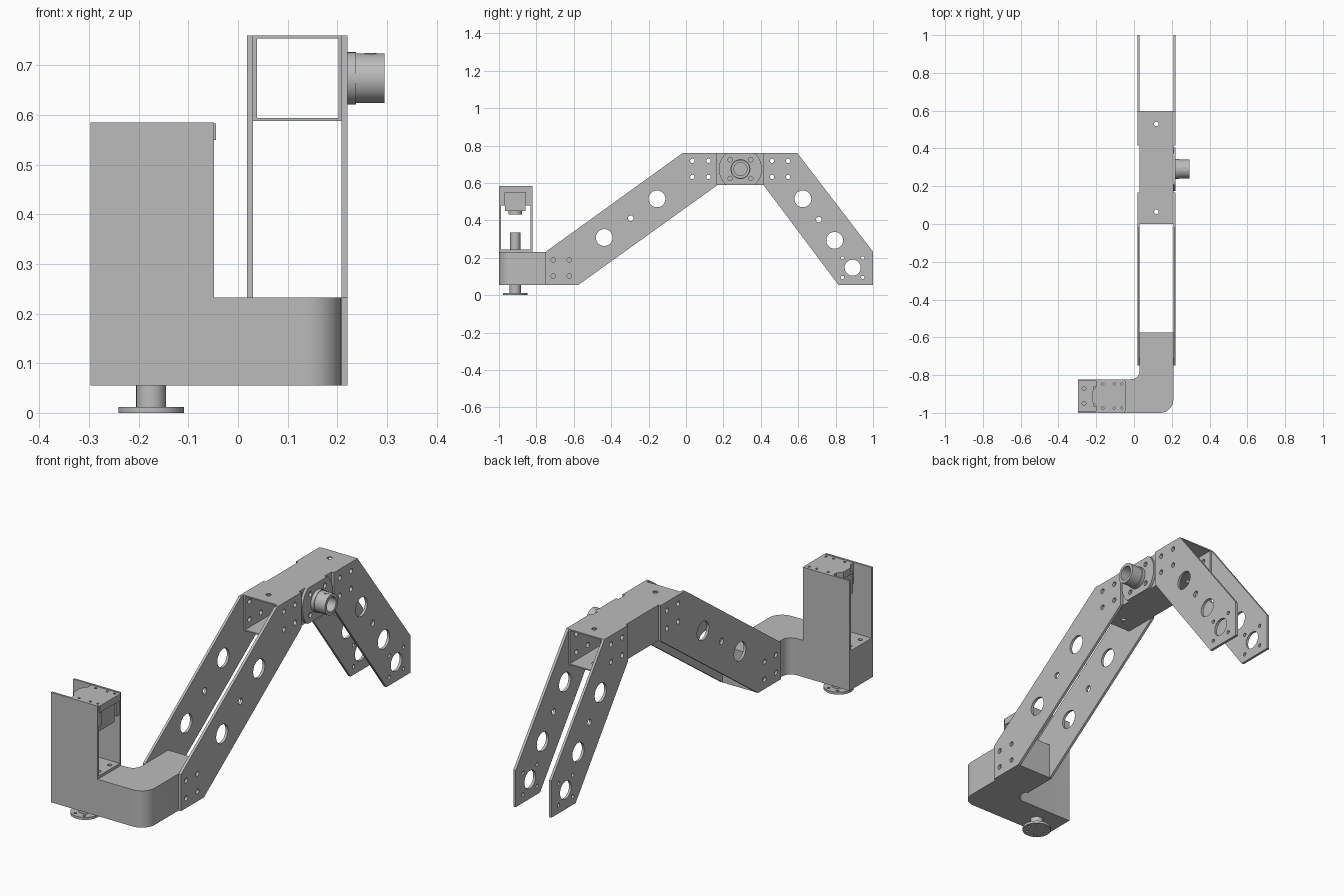
import bpy
from math import sin, cos, radians
from mathutils import Matrix

cube = bpy.data.objects.get("Cube")
if cube:
    bpy.data.objects.remove(cube, do_unlink=True)

grey = bpy.data.materials.new("machined_grey")
colour = (0.5, 0.5, 0.5, 1)
grey.diffuse_color = colour
grey.use_nodes = True
grey.node_tree.nodes["Principled BSDF"].inputs["Base Color"].default_value = colour

# Local drawing plane for slabs: X -> (y, z), Y -> (z, x), Z -> (x, y)
PLANES = {
    "X": Matrix(((0, 0, 1), (1, 0, 0), (0, 1, 0))),
    "Y": Matrix(((0, 1, 0), (0, 0, 1), (1, 0, 0))),
    "Z": Matrix.Identity(3),
}


def arc(u, v, r, start=0, end=360, n=32):
    count = n if end - start == 360 else n + 1
    angles = [radians(start + (end - start) * i / n) for i in range(count)]
    return [(u + r * cos(a), v + r * sin(a)) for a in angles]


def rect(u0, u1, v0, v1):
    return [(u0, v0), (u1, v0), (u1, v1), (u0, v1)]


def four_holes(u, v, du, dv, r=0.012):
    return [arc(u + a * du, v + b * dv, r, n=16) for a in (-1, 1) for b in (-1, 1)]


def slab(name, axis, lo, hi, outline, holes=()):
    """Extrude a flat outline with holes along an axis."""
    curve = bpy.data.curves.new(name, "CURVE")
    curve.dimensions = "2D"
    curve.fill_mode = "BOTH"
    curve.extrude = (hi - lo) / 2
    for loop in [outline, *holes]:
        spline = curve.splines.new("POLY")
        spline.points.add(len(loop) - 1)
        for point, (u, v) in zip(spline.points, loop):
            point.co = (u, v, 0, 1)
        spline.use_cyclic_u = True
    obj = bpy.data.objects.new(name, curve)
    bpy.context.collection.objects.link(obj)
    bpy.ops.object.select_all(action="DESELECT")
    obj.select_set(True)
    bpy.context.view_layer.objects.active = obj
    bpy.ops.object.convert(target="MESH")
    obj = bpy.context.view_layer.objects.active
    mesh = obj.data
    mesh.transform(PLANES[axis].to_4x4() @ Matrix.Translation((0, 0, (lo + hi) / 2)))
    bpy.ops.object.mode_set(mode="EDIT")
    bpy.ops.mesh.select_all(action="SELECT")
    bpy.ops.mesh.remove_doubles(threshold=0.0001)
    bpy.ops.mesh.normals_make_consistent(inside=False)
    bpy.ops.object.mode_set(mode="OBJECT")
    mesh.materials.clear()
    mesh.materials.append(grey)
    bpy.ops.object.shade_smooth_by_angle(angle=radians(30))
    return obj


BOTTOM, DECK, BEAM, TOP = 0.055, 0.232, 0.588, 0.76

# L-shaped base with a rounded outer corner and a filleted inner corner
inner = arc(-0.015, -0.777, 0.045, -90, 0, 10)[::-1]
slab("base", "Z", BOTTOM, DECK,
     [(-0.297, -1), *arc(0.138, -0.93, 0.07, -90, 0, 12),
      (0.208, -0.575), (0.03, -0.575), *inner, (-0.297, -0.822)])

# Paired arm plates with lightening and bolt holes
front_outline = [(-0.75, BOTTOM), (-0.575, BOTTOM), (0.167, BEAM),
                 (0.167, TOP), (-0.018, TOP), (-0.75, DECK)]
front_holes = [arc(-0.155, 0.515, 0.045), arc(-0.437, 0.308, 0.045),
               arc(-0.296, 0.411, 0.015, n=16),
               *four_holes(0.077, 0.675, 0.043, 0.043),
               *four_holes(-0.667, 0.145, 0.043, 0.043)]
rear_outline = [(0.415, BEAM), (0.815, BOTTOM), (1, BOTTOM),
                (1, DECK), (0.595, TOP), (0.415, TOP)]
rear_holes = [arc(0.625, 0.515, 0.045), arc(0.795, 0.293, 0.045),
              arc(0.71, 0.404, 0.015, n=16), arc(0.891, 0.147, 0.043),
              *four_holes(0.891, 0.147, 0.054, 0.052, 0.009),
              *four_holes(0.503, 0.675, 0.043, 0.043)]
for side, lo, hi in (("right", 0.018, 0.03), ("left", 0.208, 0.221)):
    slab("front_arm_plate_" + side, "X", lo, hi, front_outline, front_holes)
    slab("rear_arm_plate_" + side, "X", lo, hi, rear_outline, rear_holes)

# Hollow elbow beam
beam_holes = [*four_holes(0.077, 0.675, 0.043, 0.043),
              *four_holes(0.503, 0.675, 0.043, 0.043)]
for side, lo, hi in (("right", 0.03, 0.038), ("left", 0.202, 0.208)):
    slab("beam_wall_" + side, "X", lo, hi, rect(0, 0.597, BEAM, TOP), beam_holes)
for part, lo, hi in (("floor", BEAM, 0.594), ("roof", 0.754, TOP)):
    slab("beam_" + part, "Z", lo, hi, rect(0.038, 0.202, 0, 0.597),
         [arc(0.118, y, 0.012, n=16) for y in (0.065, 0.53)])

# Elbow hub: trimmed flange, collar and hollow spigot
hy, hz = 0.291, 0.674
flange = [(y, min(max(z, BEAM), TOP)) for y, z in arc(hy, hz, 0.115, n=64)]
slab("hub_flange", "X", 0.208, 0.221, flange, four_holes(hy, hz, 0.055, 0.05))
slab("hub_collar", "X", 0.221, 0.238, arc(hy, hz, 0.053), [arc(hy, hz, 0.035)])
slab("hub_spigot", "X", 0.238, 0.295, arc(hy, hz, 0.05), [arc(hy, hz, 0.035)])
slab("hub_set_screw", "Z", hz + 0.045, hz + 0.0505, arc(0.267, hy, 0.012, n=16))

# Tool column: two side walls and a drilled floor
for part, lo, hi in (("front", -1, -0.99), ("rear", -0.832, -0.822)):
    slab("column_wall_" + part, "Y", lo, hi, rect(DECK, 0.585, -0.297, -0.048))
slab("column_floor", "Z", DECK, 0.245, rect(-0.297, -0.048, -0.99, -0.832),
     [arc(x, y, 0.01, n=16) for x in (-0.265, -0.075) for y in (-0.95, -0.87)])

# Drive unit hanging below a cover at the top of the column
tx, ty = -0.175, -0.913
cover = [(-0.22, -0.94), (-0.2, -0.965), (-0.2, -0.99), (-0.044, -0.99),
         (-0.044, -0.832), (-0.2, -0.832), (-0.2, -0.86), (-0.22, -0.885)]
slab("drive_cover", "Z", 0.55, 0.583, cover,
     [arc(x, y, 0.006, n=12) for x in (-0.165, -0.105, -0.065)
      for y in (-0.975, -0.847)])
for part, lo, hi in (("front", -0.99, -0.967), ("rear", -0.857, -0.832)):
    slab("cover_cheek_" + part, "Y", lo, hi, rect(0.48, 0.55, -0.2, -0.05))
slab("drive_body", "Z", 0.45, 0.55, rect(-0.215, -0.06, -0.967, -0.857))
slab("drive_nose", "Z", 0.43, 0.45, arc(tx, ty, 0.037))

# Tool spindle passing through the base, ending in a drilled disc
slab("spindle_upper", "Z", 0.245, 0.335, arc(tx, ty, 0.027))
slab("spindle_lower", "Z", 0.012, BOTTOM, arc(tx, ty, 0.03))
slab("tool_disc", "Z", 0, 0.012, arc(tx, ty, 0.066, n=48),
     [arc(x, y, 0.007, n=12) for x, y in arc(tx, ty, 0.048, n=6)])
